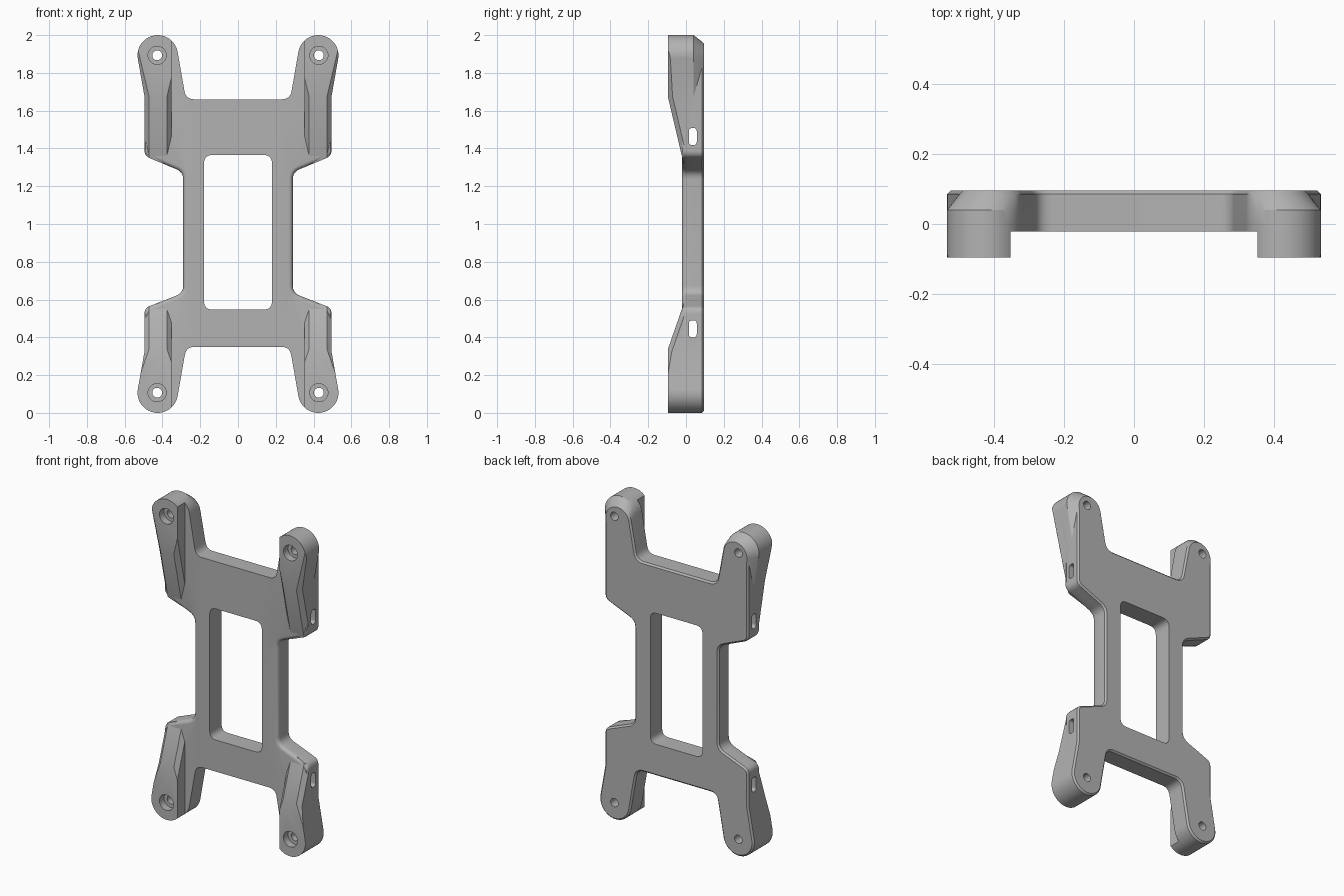
import bpy, bmesh, math
from mathutils import Vector

if "Cube" in bpy.data.objects:
    bpy.data.objects.remove(bpy.data.objects["Cube"], do_unlink=True)

FRONT, BACK, PLATE = -0.095, 0.095, -0.022
HOLE_X, HOLE_LOW, HOLE_HIGH = 0.425, 0.107, 1.893
FOOT_R = 0.107

grey = bpy.data.materials.new("matte_grey")
grey.use_nodes = True
grey.diffuse_color = (0.45, 0.45, 0.45, 1)
grey.node_tree.nodes["Principled BSDF"].inputs["Base Color"].default_value = (0.45, 0.45, 0.45, 1)


def to_object(bm, name):
    bmesh.ops.recalc_face_normals(bm, faces=bm.faces)
    mesh = bpy.data.meshes.new(name)
    bm.to_mesh(mesh)
    bm.free()
    mesh.materials.append(grey)
    obj = bpy.data.objects.new(name, mesh)
    bpy.context.collection.objects.link(obj)
    return obj


def loft(bm, rings):
    """Solid skinned through closed rings of equal length."""
    verts = [[bm.verts.new(p) for p in ring] for ring in rings]
    for a, b in zip(verts, verts[1:]):
        for i in range(len(a)):
            j = (i + 1) % len(a)
            bm.faces.new((a[i], a[j], b[j], b[i]))
    bm.faces.new(verts[0][::-1])
    bm.faces.new(verts[-1])


def along_y(points, y):
    return [(p[0], y, p[1]) for p in points]


def along_x(points, x):
    return [(x, p[0], p[1]) for p in points]


def round_corners(loop, steps=7):
    """Replace each (x, z, size) corner by a small curve; size 0 stays sharp."""
    out = []
    for i, (x, z, d) in enumerate(loop):
        p = Vector((x, z))
        if d == 0:
            out.append(p)
            continue
        a = Vector(loop[i - 1][:2])
        b = Vector(loop[(i + 1) % len(loop)][:2])
        a = p + (a - p).normalized() * d
        b = p + (b - p).normalized() * d
        for k in range(steps + 1):
            t = k / steps
            out.append(a * (1 - t) ** 2 + p * 2 * t * (1 - t) + b * t * t)
    return out


def rounded_box(u0, u1, v0, v1, d):
    return round_corners([(u0, v0, d), (u1, v0, d), (u1, v1, d), (u0, v1, d)])


def arc(cx, cz, r, start, end, steps=24):
    angles = [math.radians(start + (end - start) * k / steps) for k in range(steps + 1)]
    return [(cx + r * math.cos(a), cz + r * math.sin(a), 0) for a in angles]


def frame_outline(sloped_back=False):
    """Outline of the whole frame; the sloped version shrinks the upper feet."""
    half = [(0.274, 0.35, 0.045)] + arc(HOLE_X, HOLE_LOW, FOOT_R, 190, 370)
    half += [(0.495, 0.325, 0), (0.495, 0.555, 0.03), (0.29, 0.635, 0.04),
             (0.29, 1.275, 0.04), (0.495, 1.36, 0.03)]
    if sloped_back:
        half += [(0.495, 1.83, 0)] + arc(HOLE_X - 0.0175, HOLE_HIGH - 0.0175, 0.0895, 0, 170)
    else:
        half += [(0.495, 1.675, 0)] + arc(HOLE_X, HOLE_HIGH, FOOT_R, -10, 170)
    half.append((0.276, 1.66, 0.045))
    return round_corners(half + [(-x, z, d) for x, z, d in reversed(half)])


def inset(points, amount, weight=lambda z: 1):
    out = []
    for i, p in enumerate(points):
        tangent = points[(i + 1) % len(points)] - points[i - 1]
        inward = Vector((-tangent.y, tangent.x)).normalized()
        out.append(p + inward * amount * weight(p.y))
    return out


def waist(z):
    return max(0, min(1, (z - 0.5) / 0.05, (1.41 - z) / 0.05))


def cut(obj, cutter):
    mod = obj.modifiers.new("cut", "BOOLEAN")
    mod.operation, mod.solver, mod.object = "DIFFERENCE", "EXACT", cutter
    bpy.context.view_layer.update()
    bpy.context.view_layer.objects.active = obj
    bpy.ops.object.modifier_apply(modifier=mod.name)


# Plate: rounded front edge at the waist, chamfered back edge
outline, back_outline = frame_outline(), frame_outline(True)
rings = []
for k in range(6):
    t = math.radians(18 * k)
    ring = inset(outline, 0.022 * (1 - math.sin(t)), waist)
    rings.append(along_y(ring, PLATE + 0.022 * (1 - math.cos(t))))
rings += [along_y(outline, 0.04), along_y(back_outline, BACK - 0.01),
          along_y(inset(back_outline, 0.01), BACK)]
bm = bmesh.new()
loft(bm, rings)
plate = to_object(bm, "frame_plate")

# Raised mounting feet on the front, shaped by the cutters below
bm = bmesh.new()
loft(bm, [along_y(outline, FRONT), along_y(outline, -0.01)])
feet = to_object(bm, "mounting_feet")

# Cutter clearing the space between the left and right feet
bm = bmesh.new()
gap = [(-0.352, -0.5), (0.352, -0.5), (0.352, 2.5), (-0.352, 2.5)]
loft(bm, [along_y(gap, -0.3), along_y(gap, 0.05)])
gap_cutter = to_object(bm, "gap_cutter")

# Ramps from the feet down to the waist
RAMPS = [(0.34, 0.55), (1.67, 1.36)]


def ramp_z(ramp, y):
    return ramp[0] + (ramp[1] - ramp[0]) * (y - FRONT) / (PLATE - FRONT)


low, high = RAMPS
side = [(-0.3, low[0]), (FRONT, low[0]), (0.05, ramp_z(low, 0.05)),
        (0.05, ramp_z(high, 0.05)), (FRONT, high[0]), (-0.3, high[0])]
bm = bmesh.new()
loft(bm, [along_x(side, -1), along_x(side, 1)])
ramp_cutter = to_object(bm, "ramp_cutter")

# Chamfers following both edges of every ramp
bm = bmesh.new()
C, E = 0.025, 0.04
for ramp in RAMPS:
    for mirror in (-1, 1):
        for edge, out in ((0.495, 1), (0.352, -1)):
            ends = []
            for y in (0.0, -0.2):
                tri = [(edge - out * (C + E), y - E), (edge + out * E, y + C + E),
                       (edge + out * E, y - E)]
                ends.append([(mirror * x, ty, ramp_z(ramp, y)) for x, ty in tri])
            loft(bm, ends)
chamfer_cutter = to_object(bm, "chamfer_cutter")

# Central window
bm = bmesh.new()
window = rounded_box(-0.18, 0.18, 0.547, 1.365, 0.045)
loft(bm, [along_y(window, -0.3), along_y(window, 0.3)])
window_cutter = to_object(bm, "window_cutter")

# Strap slots running through from side to side
bm = bmesh.new()
for z0, z1 in ((0.4, 0.49), (1.418, 1.508)):
    slot = rounded_box(0.015, 0.057, z0, z1, 0.018)
    loft(bm, [along_x(slot, -1), along_x(slot, 1)])
slot_cutter = to_object(bm, "slot_cutter")


# Screw holes and their wider front recesses
def hole_cutter(name, radius, y0, y1):
    bm = bmesh.new()
    for x in (-HOLE_X - 0.003, HOLE_X + 0.003):
        for z in (HOLE_LOW, HOLE_HIGH):
            circle = arc(x, z, radius, 0, 360, 32)[:-1]
            loft(bm, [along_y(circle, y0), along_y(circle, y1)])
    return to_object(bm, name)


screw_cutter = hole_cutter("screw_cutter", 0.026, -0.3, 0.3)
recess_cutter = hole_cutter("recess_cutter", 0.048, -0.3, -0.05)

for cutter in (gap_cutter, ramp_cutter, chamfer_cutter, recess_cutter, screw_cutter):
    cut(feet, cutter)
for cutter in (window_cutter, slot_cutter, screw_cutter):
    cut(plate, cutter)
for cutter in (gap_cutter, ramp_cutter, chamfer_cutter, window_cutter, slot_cutter,
               screw_cutter, recess_cutter):
    bpy.data.objects.remove(cutter, do_unlink=True)

# Smooth the curved walls, keep hard edges crisp
for obj in (plate, feet):
    bpy.ops.object.select_all(action="DESELECT")
    obj.select_set(True)
    bpy.context.view_layer.objects.active = obj
    bpy.ops.object.shade_smooth_by_angle(angle=math.radians(25))
